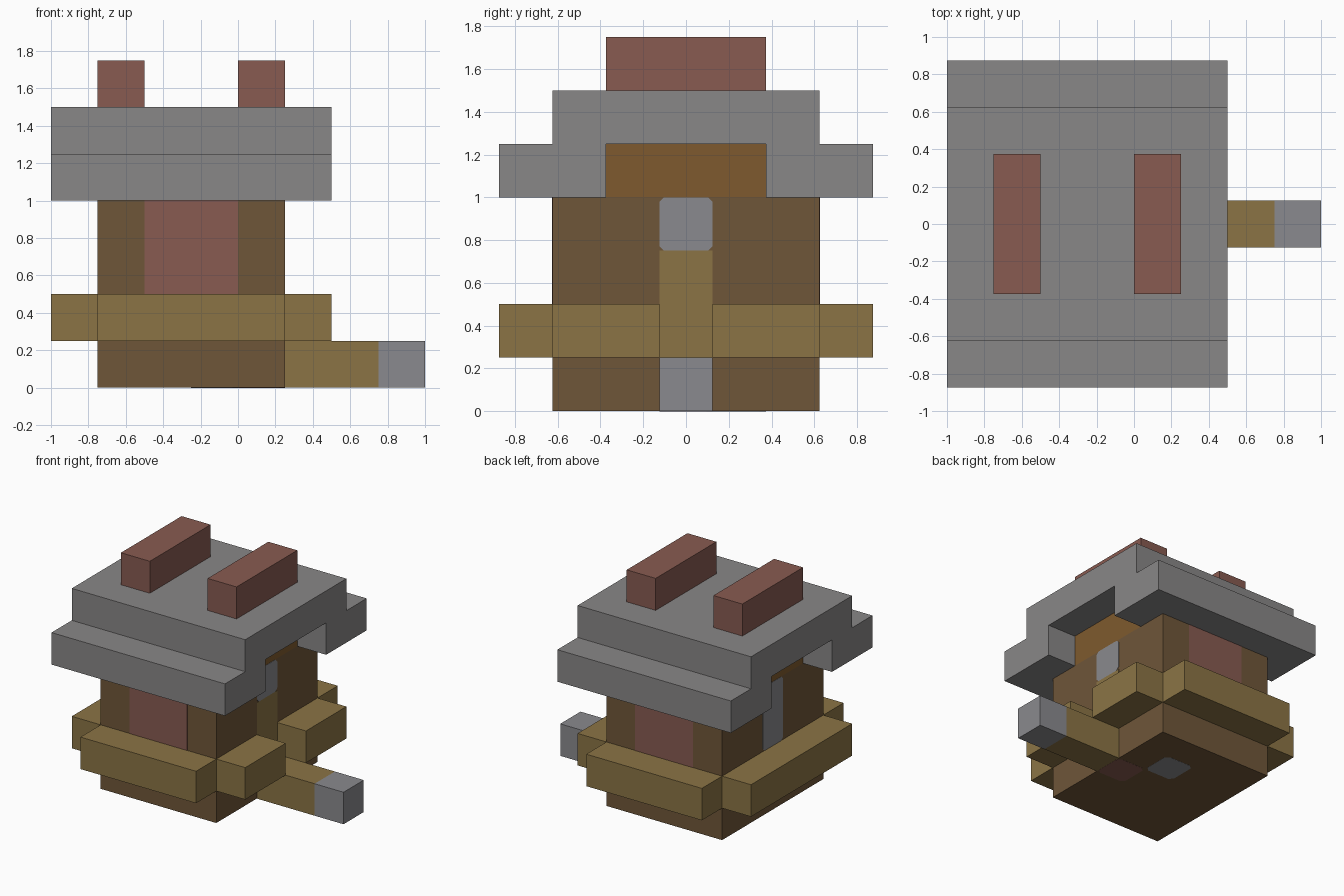
import bpy
import bmesh
from mathutils import Vector

cube = bpy.data.objects.get("Cube")
if cube:
    bpy.data.objects.remove(cube)


def material(name, srgb):
    mat = bpy.data.materials.new(name)
    mat.use_nodes = True
    rgba = [((c / 255 + 0.055) / 1.055) ** 2.4 for c in srgb] + [1.0]
    mat.diffuse_color = rgba
    mat.node_tree.nodes["Principled BSDF"].inputs["Base Color"].default_value = rgba
    return mat


STONE = material("stone grey", (137, 135, 135))
PALE = material("pale grey", (138, 138, 142))
BROWN = material("dark wood brown", (111, 86, 57))
AMBER = material("amber brown", (127, 90, 46))
GOLD = material("plank gold", (139, 116, 69))
RED = material("brick red", (136, 91, 81))


def prism(name, points, offset, mat):
    """Extrude a flat outline along an offset into a solid."""
    bm = bmesh.new()
    face = bm.faces.new([bm.verts.new(p) for p in points])
    grown = bmesh.ops.extrude_face_region(bm, geom=[face])
    verts = [g for g in grown["geom"] if isinstance(g, bmesh.types.BMVert)]
    bmesh.ops.translate(bm, verts=verts, vec=Vector(offset))
    bmesh.ops.recalc_face_normals(bm, faces=bm.faces)
    mesh = bpy.data.meshes.new(name)
    bm.to_mesh(mesh)
    bm.free()
    mesh.materials.append(mat)
    obj = bpy.data.objects.new(name, mesh)
    bpy.context.collection.objects.link(obj)
    return obj


def block(name, x, y, z, mat):
    outline = [(x[0], y[0], z[0]), (x[1], y[0], z[0]),
               (x[1], y[1], z[0]), (x[0], y[1], z[0])]
    return prism(name, outline, (0, 0, z[1] - z[0]), mat)


def plate(name, axis, level, u, v, mat, cut=0.0, thick=0.002):
    """Thin panel lying on a wall, with optional clipped corners."""
    (a, b), (c, d) = u, v
    if cut:
        flat = [(a + cut, c), (b - cut, c), (b, c + cut), (b, d - cut),
                (b - cut, d), (a + cut, d), (a, d - cut), (a, c + cut)]
    else:
        flat = [(a, c), (b, c), (b, d), (a, d)]
    points = []
    for p in flat:
        co = list(p)
        co.insert(axis, level)
        points.append(co)
    offset = [0, 0, 0]
    offset[axis] = thick
    return prism(name, points, offset, mat)


WALL_X, WALL_Y = (-0.75, 0.25), (-0.625, 0.625)
RAIL_Z = (0.25, 0.5)
SLOT = (-0.125, 0.125)

# House body and the raised gable under the roof
block("house_walls", WALL_X, WALL_Y, (0, 1), BROWN)
block("gable", WALL_X, (-0.375, 0.375), (1, 1.25), AMBER)

# Stepped roof: half profile mirrored, extruded along x
half = [(0.375, 1.25), (0.375, 1), (0.875, 1), (0.875, 1.25), (0.625, 1.25), (0.625, 1.5)]
profile = half + [(-y, z) for y, z in reversed(half)]
prism("stepped_roof", [(-1, y, z) for y, z in profile], (1.5, 0, 0), STONE)

# Two roof ridges
for name, x in (("right_ridge", -0.75), ("left_ridge", 0)):
    block(name, (x, x + 0.25), (-0.375, 0.375), (1.5, 1.75), RED)

# Balcony rails, open in the middle on the plank side
block("front_rail", WALL_X, (-0.875, -0.625), RAIL_Z, GOLD)
block("back_rail", WALL_X, (0.625, 0.875), RAIL_Z, GOLD)
block("right_rail", (-1, -0.75), WALL_Y, RAIL_Z, GOLD)
block("left_front_rail", (0.25, 0.5), (-0.625, -0.125), RAIL_Z, GOLD)
block("left_back_rail", (0.25, 0.5), (0.125, 0.625), RAIL_Z, GOLD)

# Entrance plank with a stone tip
block("plank", (0.25, 0.75), SLOT, (0, 0.25), GOLD)
block("plank_tip", (0.75, 1), SLOT, (0, 0.25), PALE)

# Flat panels on the walls
plate("front_panel", 1, -0.625, (-0.5, 0), (0.5, 1), RED, thick=-0.002)
plate("back_panel", 1, 0.625, (-0.5, 0), (0.5, 1), RED)
plate("door", 0, 0.25, SLOT, (0.25, 0.75), GOLD)
plate("door_window", 0, 0.25, SLOT, (0.75, 1), PALE, cut=0.022)
plate("right_window", 0, -0.75, SLOT, (0.5, 1), PALE, cut=0.022, thick=-0.002)

# Patches on the underside
plate("grey_base_patch", 2, 0, (-0.25, 0), (0.125, 0.375), PALE, cut=0.03, thick=-0.001)
plate("red_base_patch", 2, 0, (0, 0.25), SLOT, RED, cut=0.03, thick=-0.001)
